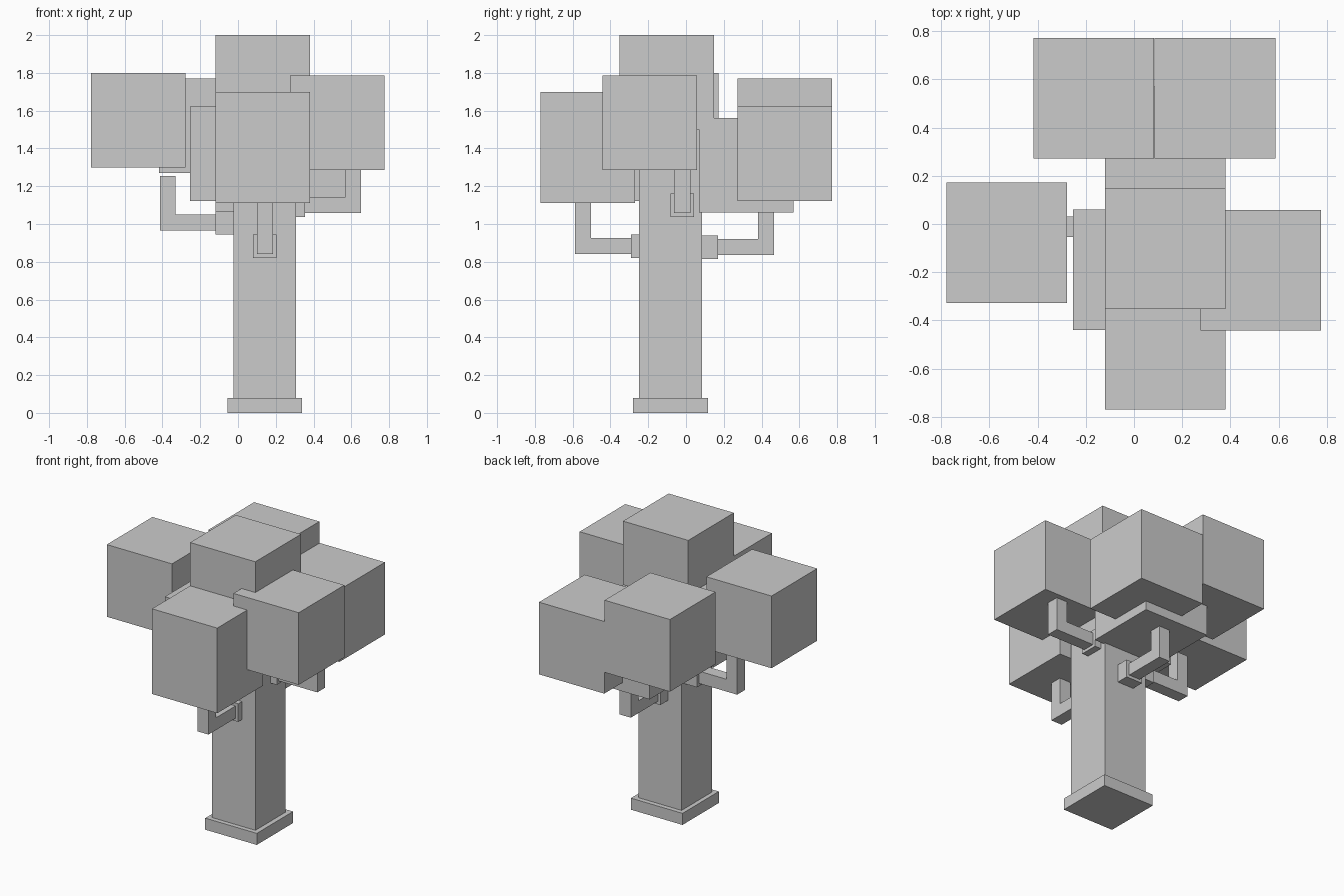
import bpy, bmesh
from mathutils import Vector

if "Cube" in bpy.data.objects:
    bpy.data.objects.remove(bpy.data.objects["Cube"])


def add_boxes(name, boxes):
    """One object from (min corner, max corner) boxes."""
    bm = bmesh.new()
    for lo, hi in boxes:
        lo, hi = Vector(lo), Vector(hi)
        verts = bmesh.ops.create_cube(bm, size=1)["verts"]
        bmesh.ops.scale(bm, vec=hi - lo, verts=verts)
        bmesh.ops.translate(bm, vec=(lo + hi) / 2, verts=verts)
    mesh = bpy.data.meshes.new(name)
    bm.to_mesh(mesh)
    bm.free()
    obj = bpy.data.objects.new(name, mesh)
    bpy.context.collection.objects.link(obj)
    return obj


def add_branch(name, axis, sign, side, root, collar, tip, z):
    """Elbow branch growing along an axis, with a collar where it leaves the trunk."""
    w, c = 0.0425, 0.0625          # half widths of branch and collar

    def span(a, b, half, z0, z1):
        lo, hi = [0, 0, z0], [0, 0, z1]
        lo[axis], hi[axis] = min(a, b), max(a, b)
        lo[1 - axis], hi[1 - axis] = side - half, side + half
        return lo, hi

    # L-shaped outline in the plane of the branch, extruded sideways
    inner = tip - sign * 0.083
    profile = [(root, z), (tip, z), (tip, z + 0.29), (inner, z + 0.29),
               (inner, z + 0.085), (root, z + 0.085)]
    obj = add_boxes(name, [span(root, collar, c, z - 0.02, z + 0.105)])
    bm = bmesh.new()
    bm.from_mesh(obj.data)
    pts = []
    for a, h in profile:
        p = [0, 0, h]
        p[axis], p[1 - axis] = a, side - w
        pts.append(bm.verts.new(p))
    face = bm.faces.new(pts)
    new = bmesh.ops.extrude_face_region(bm, geom=[face], use_keep_orig=True)["geom"]
    shift = [0, 0, 0]
    shift[1 - axis] = 2 * w
    bmesh.ops.translate(bm, vec=shift,
                        verts=[g for g in new if isinstance(g, bmesh.types.BMVert)])
    bmesh.ops.recalc_face_normals(bm, faces=bm.faces)
    bm.to_mesh(obj.data)
    bm.free()


# Trunk and its base slab
add_boxes("trunk_base", [((-0.055, -0.28, 0), (0.34, 0.117, 0.08))])
add_boxes("trunk", [((-0.025, -0.248, 0.08), (0.307, 0.084, 1.5))])

# Four elbow branches
add_branch("branch_left", 0, -1, -0.012, -0.02, -0.12, -0.413, 0.965)
add_branch("branch_right", 0, 1, -0.02, 0.30, 0.355, 0.652, 1.057)
add_branch("branch_front", 1, -1, 0.142, -0.24, -0.29, -0.587, 0.84)
add_branch("branch_back", 1, 1, 0.140, 0.08, 0.17, 0.465, 0.835)

# Leaf blocks: lower corner and height, all half a unit wide
leaves = {
    "leaf_top": (-0.12, -0.353, 1.5, 0.5),
    "leaf_left": (-0.777, -0.327, 1.3, 0.5),
    "leaf_front": (-0.12, -0.77, 1.11, 0.59),
    "leaf_right": (0.275, -0.442, 1.287, 0.5),
    "leaf_back_left": (-0.417, 0.272, 1.27, 0.5),
    "leaf_back_right": (0.086, 0.272, 1.122, 0.5),
    "leaf_inner_front": (-0.253, -0.44, 1.122, 0.5),
    "leaf_inner_back": (-0.12, 0.07, 1.06, 0.5),
}
for name, (x, y, z, h) in leaves.items():
    add_boxes(name, [((x, y, z), (x + 0.5, y + 0.5, z + h))])
